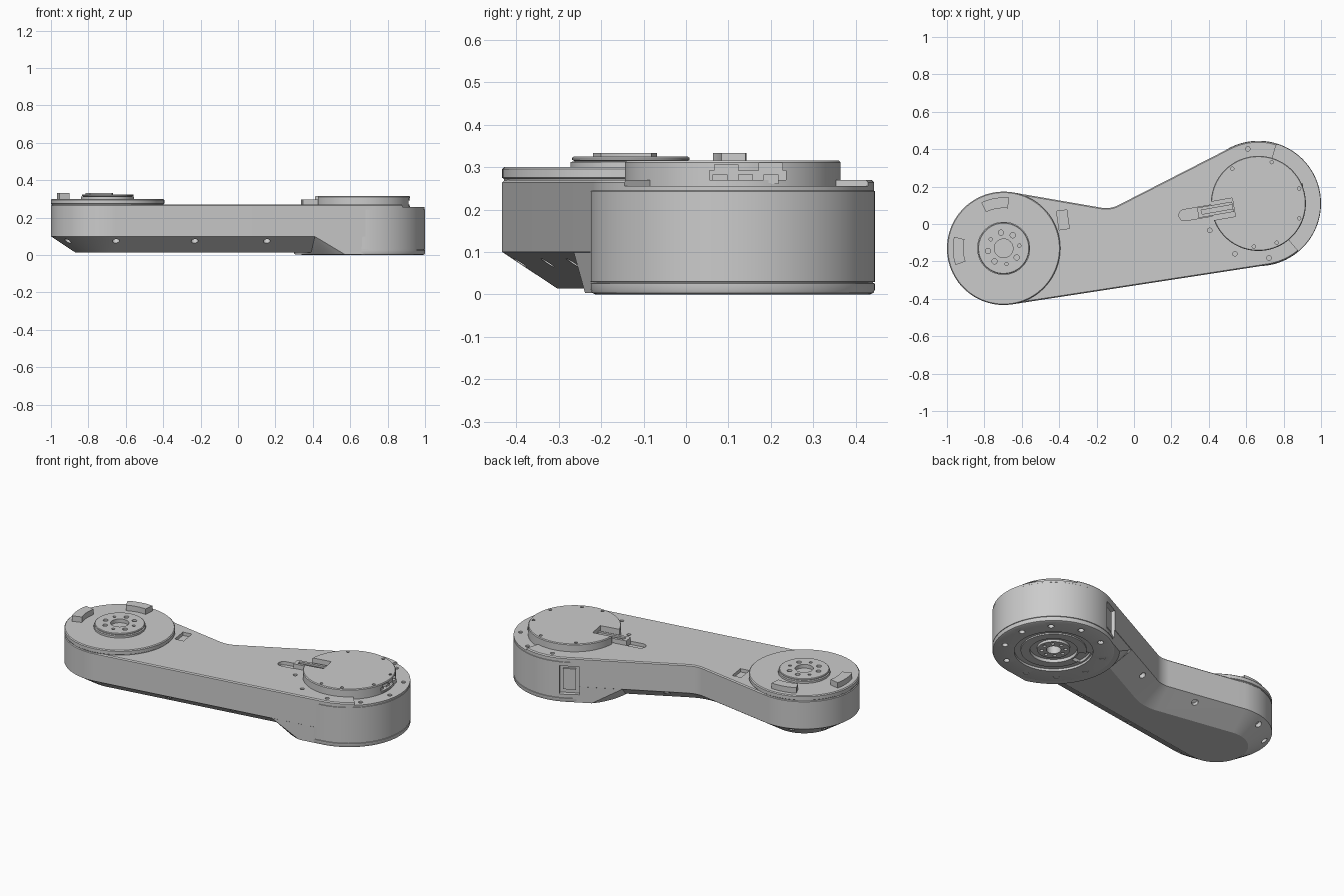
import bpy, bmesh
from math import sin, cos, radians, pi
from mathutils import Vector, Matrix

if "Cube" in bpy.data.objects:
    bpy.data.objects.remove(bpy.data.objects["Cube"])

L, R, F = Vector((-.697, -.13)), Vector((.665, .11)), Vector((-.15, .23))  # elbow, joint, fillet centres
RL, RR, RF = .303, .333, .145
A_BOT, A_RIGHT, A_LEFT = 278.8, 117.1, 80.1   # outward normals of the three straight sides


def polar(c, r, deg):
    a = radians(deg)
    return Vector((c[0] + r * cos(a), c[1] + r * sin(a)))


def arc(c, r, a0, a1, n):
    return [polar(c, r, a0 + (a1 - a0) * i / n) for i in range(n + 1)]


def circle(c, r, n=96):
    return [polar(c, r, 360 * i / n) for i in range(n)]


def finish(name, bm):
    bmesh.ops.recalc_face_normals(bm, faces=bm.faces[:])
    me = bpy.data.meshes.new(name)
    bm.to_mesh(me)
    bm.free()
    ob = bpy.data.objects.new(name, me)
    bpy.context.collection.objects.link(ob)
    return ob


def loft(name, levels):
    """Skin a list of (outline, z) rings and cap both ends."""
    bm = bmesh.new()
    rings = [[bm.verts.new((p[0], p[1], z)) for p in pts] for pts, z in levels]
    for a, b in zip(rings, rings[1:]):
        for i in range(len(a)):
            j = (i + 1) % len(a)
            bm.faces.new((a[i], a[j], b[j], b[i]))
    bm.faces.new(rings[0][::-1])
    bm.faces.new(rings[-1])
    return finish(name, bm)


def lathe(name, c, profile, n=96):
    return loft(name, [(circle(c, r, n), z) for r, z in profile])


def prism(name, pts, z0, z1):
    return loft(name, [(pts, z0), (pts, z1)])


def cyl(name, c, r, z0, z1, n=96):
    return prism(name, circle(c, r, n), z0, z1)


def bar(name, c, sx, sy, z0, z1, deg=0):
    u, v = polar((0, 0), sx / 2, deg), polar((0, 0), sy / 2, deg + 90)
    c = Vector(c)
    return prism(name, [c - u - v, c + u - v, c + u + v, c - u + v], z0, z1)


def sector(name, c, r0, r1, a0, a1, z0, z1, n=16):
    return prism(name, arc(c, r1, a0, a1, n) + arc(c, r0, a1, a0, n), z0, z1)


def cut(cutter, *targets):
    cutter.hide_render = True
    for t in targets:
        m = t.modifiers.new("cut", 'BOOLEAN')
        m.operation, m.solver, m.object = 'DIFFERENCE', 'EXACT', cutter
        bpy.context.view_layer.objects.active = t
        bpy.ops.object.modifier_apply(modifier=m.name)
    bpy.data.objects.remove(cutter)


def outline(d):
    """Arm outline shrunk by d."""
    return (arc(R, RR - d, A_BOT - 360, A_RIGHT, 64)
            + arc(F, RF + d, A_RIGHT + 180, A_LEFT + 180, 12)
            + arc(L, RL - d, A_LEFT, A_BOT, 64))


# Arm body with a chamfered underside
arm = loft("arm_body", [(outline(.13), .014), (outline(0), .10),
                        (outline(0), .264), (outline(.006), .27)])

# Joint housing with stepped rings underneath and a seam line
housing = lathe("joint_housing", R, [
    (.04, .06), (.04, .010), (.09, .010), (.09, .025), (.13, .025), (.13, .006), (.18, .006),
    (.18, .014), (.215, .014), (.215, 0), (.323, 0), (.332, .004), (.335, .012), (.335, .026),
    (.331, .027), (.331, .029), (.335, .030), (.335, .243), (.331, .246)])

# Neck that blends the arm underside into the housing
bm = bmesh.new()
for a in range(120, 276, 5):
    r = .36
    for t in (A_RIGHT, A_BOT):
        if cos(radians(a - t)) > .5:
            r = min(r, .33 / cos(radians(a - t)))
    bm.verts.new((*polar(R, r, a), .003))
for t, s in ((A_RIGHT, 1), (A_BOT, -1)):
    for back in (0, .31):
        bm.verts.new((*(polar(R, RR - .002, t) + polar((0, 0), back, t + 90 * s)), .10))
res = bmesh.ops.convex_hull(bm, input=bm.verts[:])
junk = list({v for v in res["geom_interior"] if isinstance(v, bmesh.types.BMVert)})
bmesh.ops.delete(bm, geom=junk, context='VERTS')
neck = finish("joint_neck", bm)
cut(cyl("core", R, .26, -.1, .09), arm, neck)

# Side window in the rear of the joint
cut(bar("window", polar(R, RR, A_RIGHT + 3), .05, .11, .05, .22, A_RIGHT), arm, housing, neck)
bar("window_plate", polar(R, RR - .016, A_RIGHT + 3), .012, .07, .075, .20, A_RIGHT)

# Lowered ledge at the outer end of the top plate, and its screw holes
cut(sector("ledge", R, .252, .42, -50, 73, .256, .35, 32), arm)
for k in range(8):
    cut(cyl("hole", polar(R, .297, 101 - 36 * k), .012, .248, .3, 16), arm)

# Cable slot and rectangular pocket in the top face
d = 10
slot = arc((.27, .047), .03, d + 90, d + 270, 8) + arc((.42, .073), .03, d - 90, d + 90, 8)
cut(prism("slot", slot, .25, .3), arm)
cut(bar("pocket", (-.38, .022), .055, .10, .25, .3, 8), arm)

# Screw holes along the underside chamfer
dd = .038
spots = [(polar(L, RL - dd, a), a) for a in (110, 150, 216.5, A_BOT + .8)]
for t in (.43, .82):
    spots.append((polar(L, RL - dd, A_BOT) + polar((0, 0), t, A_BOT + 90), A_BOT))
spots.append((polar(R, RR - dd, A_RIGHT) + polar((0, 0), .55, A_RIGHT + 90), A_RIGHT))
spots.append((polar(L, RL - dd, A_LEFT) + polar((0, 0), .29, A_LEFT - 90), A_LEFT))
for p, a in spots:
    n = Vector((cos(radians(a)) * .085, sin(radians(a)) * .085, -.13))
    h = cyl("hole", (0, 0), .019, -.025, .025, 20)
    h.data.transform(Matrix.Translation((p.x, p.y, .075)) @ n.to_track_quat('Z', 'Y').to_matrix().to_4x4())
    cut(h, arm)

# Underside screw holes and pockets of the housing
for k in range(10):
    cut(cyl("hole", polar(R, .275, 36 * k + 11), .017, -.05, .02, 16), housing)
for k in range(8):
    cut(cyl("hole", polar(R, .065, 45 * k), .01, -.05, .02, 12), housing)
cut(sector("pocket", R, .14, .205, 150, 185, -.05, .03), housing)

# Elbow cap, hub and stop blocks
lathe("elbow_cap", L, [(RL - .004, .25), (RL - .004, .272), (RL, .275), (RL, .295), (RL - .005, .30)])
hub = lathe("elbow_hub", L, [(.142, .295), (.142, .312), (.132, .314), (.138, .317), (.138, .322), (.134, .325)])
cut(cyl("bore", L, .05, .303, .4, 48), hub)
for k in range(8):
    cut(cyl("hole", polar(L, .085, 45 * k + 10), .014 if k % 3 else .009, .305, .4, 16), hub)
for name, a in (("stop_block_rear", 100), ("stop_block_side", 183)):
    sector(name, L, .215, .272, a - 16, a + 16, .295, .333)

# Joint top cover with cable notch and connector opening
cover = lathe("joint_cover", R, [(.254, .247), (.254, .311), (.250, .316)])
cut(bar("notch", (.45, .075), .17, .10, .271, .4, d), cover)
cut(bar("opening", (.91, .145), .09, .18, .262, .292), cover)
cut(bar("opening", (.91, .20), .09, .055, .285, .31), cover)
cut(bar("opening", (.91, .095), .09, .055, .285, .306), cover)
for a in (127, 72, 20, -20, -65, -96):
    cut(cyl("hole", polar(R, .232, a), .009, .30, .4, 12), cover)
for i, y in enumerate((.08, .14, .20)):
    bar(f"connector_{i + 1}", (.885, y), .035, .035, .26, .282)

# Cable plug lying in the slot
plug = bar("cable_plug", (.435, .076), .19, .055, .255, .296, d)
cut(bar("groove", (.445, .078), .17, .022, .286, .4, d), plug)

# Smooth shading with crisp edges
for ob in bpy.context.scene.objects:
    ob.select_set(True)
bpy.context.view_layer.objects.active = arm
bpy.ops.object.shade_smooth_by_angle(angle=radians(25))
